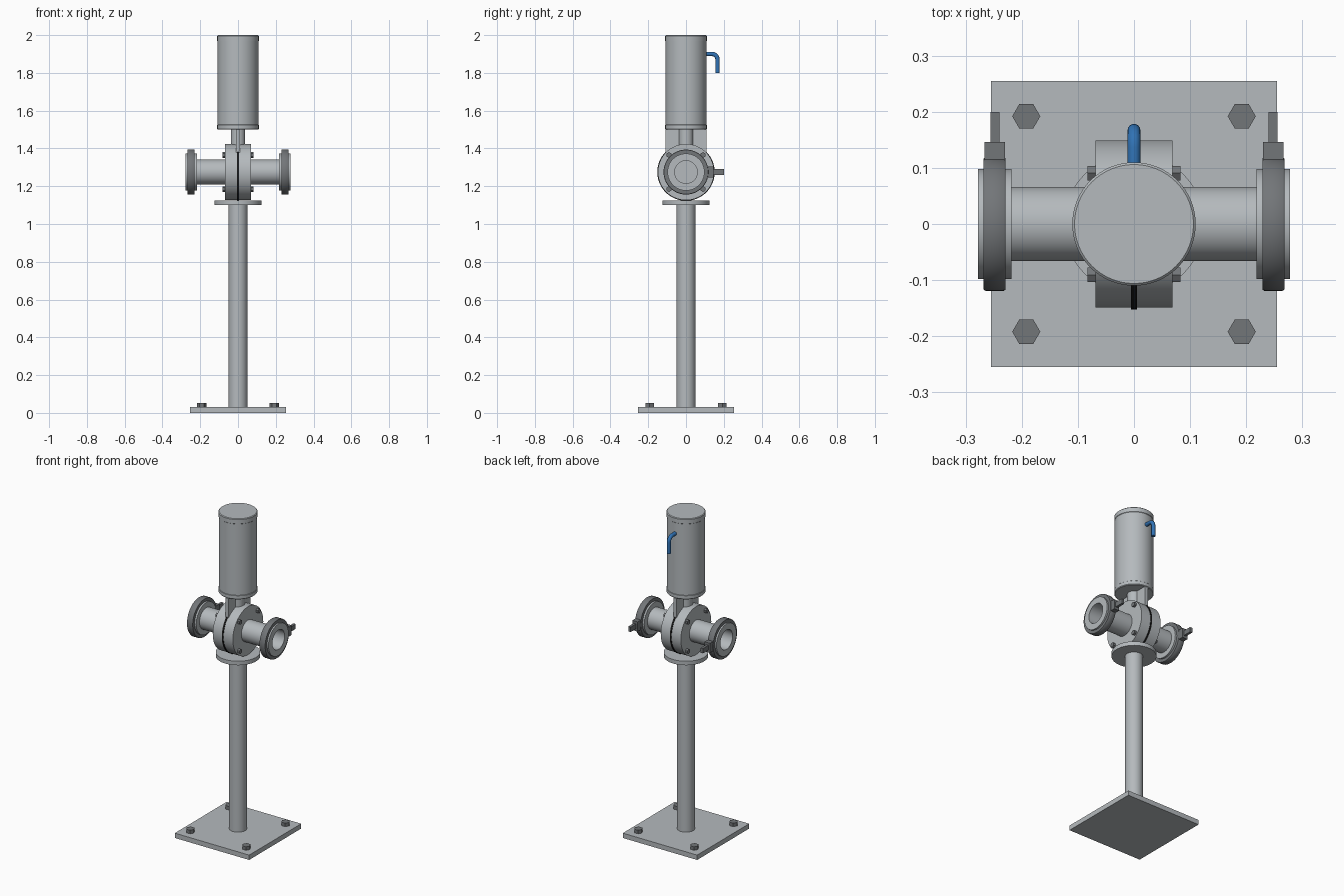
import bpy, bmesh, math
from mathutils import Matrix, Vector

if "Cube" in bpy.data.objects:
    bpy.data.objects.remove(bpy.data.objects["Cube"])


def material(name, rgb):
    m = bpy.data.materials.new(name)
    m.diffuse_color = (*rgb, 1)
    m.use_nodes = True
    m.node_tree.nodes["Principled BSDF"].inputs["Base Color"].default_value = m.diffuse_color
    return m


STEEL = material("brushed steel", (0.46, 0.49, 0.51))
DARK = material("dark steel", (0.17, 0.18, 0.19))
BLACK = material("black rubber", (0.01, 0.01, 0.01))
BLUE = material("blue cable", (0.03, 0.17, 0.46))
AXIS_Z = 1.275                                   # height of the pipe centreline
TO_X = Matrix.Rotation(math.pi / 2, 4, 'Y')      # turns local z into world x


def finish(name, bm, mat, matrix=Matrix(), smooth=True):
    bmesh.ops.transform(bm, matrix=matrix, verts=bm.verts)
    bmesh.ops.recalc_face_normals(bm, faces=bm.faces)
    mesh = bpy.data.meshes.new(name)
    bm.to_mesh(mesh)
    bm.free()
    mesh.materials.append(mat)
    ob = bpy.data.objects.new(name, mesh)
    bpy.context.collection.objects.link(ob)
    if smooth:
        bpy.ops.object.select_all(action='DESELECT')
        ob.select_set(True)
        bpy.context.view_layer.objects.active = ob
        bpy.ops.object.shade_smooth_by_angle(angle=math.radians(35))
    return ob


def lathe(name, profile, mat, matrix=Matrix(), closed=False, sides=64):
    """Spin (radius, height) points around z."""
    bm = bmesh.new()
    vs = [bm.verts.new((r, 0, h)) for r, h in profile]
    pairs = list(zip(vs, vs[1:])) + ([(vs[-1], vs[0])] if closed else [])
    edges = [bm.edges.new(p) for p in pairs]
    bmesh.ops.spin(bm, geom=vs + edges, cent=(0, 0, 0), axis=(0, 0, 1),
                   angle=2 * math.pi, steps=sides)
    bmesh.ops.remove_doubles(bm, verts=bm.verts, dist=1e-5)
    return finish(name, bm, mat, matrix)


def cylinder(name, r, a, b, mat, matrix=Matrix(), sides=64):
    return lathe(name, [(0, a), (r, a), (r, b), (0, b)], mat, matrix, sides=sides)


def box(name, lo, hi, mat):
    lo, hi = Vector(lo), Vector(hi)
    bm = bmesh.new()
    bmesh.ops.create_cube(bm, size=1)
    m = Matrix.Translation((lo + hi) / 2) @ Matrix.Diagonal((*(hi - lo), 1))
    return finish(name, bm, mat, m, smooth=False)


# Stand: square foot, hex bolts, post and top flange
box("base_plate", (-0.255, -0.255, 0), (0.255, 0.255, 0.03), STEEL)
for sx in (-1, 1):
    for sy in (-1, 1):
        cylinder("base_bolt", 0.025, 0.03, 0.052, DARK,
                 Matrix.Translation((0.192 * sx, 0.192 * sy, 0)), sides=6)
cylinder("post", 0.05, 0.03, 1.1, STEEL)
cylinder("post_flange", 0.125, 1.1, 1.125, STEEL)

# Valve body halves, pipes and clamps, one set on each side
CENTRE = Matrix.Translation((0, 0, AXIS_Z))
cylinder("gasket", 0.152, -0.005, 0.005, BLACK, CENTRE @ TO_X)
for s in (-1, 1):
    side = CENTRE @ Matrix.Diagonal((s, 1, 1, 1)) @ TO_X
    cylinder("body_half", 0.149, 0.005, 0.069, STEEL, side)
    lathe("pipe", [(0.066, 0.069), (0.066, 0.218), (0.098, 0.218), (0.098, 0.278),
                   (0.06, 0.278), (0.06, 0.07)], STEEL, side, closed=True)
    lathe("clamp_ring", [(0.097, 0.229), (0.117, 0.229), (0.119, 0.232),
                         (0.119, 0.265), (0.117, 0.268), (0.097, 0.268)],
          DARK, side, closed=True)
    for k in range(4):
        a = math.pi / 4 + k * math.pi / 2
        spot = Matrix.Translation((0, 0.128 * math.cos(a), 0.128 * math.sin(a)))
        cylinder("body_bolt", 0.015, 0.065, 0.083, DARK,
                 CENTRE @ spot @ Matrix.Diagonal((s, 1, 1, 1)) @ TO_X, sides=6)
    x = 0.248 * s
    box("clamp_lug", (x - 0.018, 0.105, AXIS_Z - 0.03),
        (x + 0.018, 0.146, AXIS_Z + 0.03), DARK)
    box("clamp_lever", (x - 0.008, 0.14, AXIS_Z - 0.015),
        (x + 0.008, 0.2, AXIS_Z + 0.015), DARK)

# Neck with its cross plate
cylinder("neck", 0.038, 1.4, 1.5, STEEL)
box("neck_plate", (-0.01, -0.108, 1.37), (0.01, 0.108, 1.5), STEEL)

# Actuator can with thin end bands
lathe("actuator", [(0, 1.5), (0.106, 1.5), (0.110, 1.504), (0.110, 1.524),
                   (0.108, 1.526), (0.108, 1.968), (0.110, 1.97), (0.110, 1.996),
                   (0.106, 2.0), (0, 2.0)], STEEL)

# Bent cable on the back
path = [Vector((0, 0.1, 1.9))]
for k in range(7):
    a = math.pi / 2 * (1 - k / 6)
    path.append(Vector((0, 0.137 + 0.03 * math.cos(a), 1.87 + 0.03 * math.sin(a))))
path.append(Vector((0, 0.167, 1.8)))
bm = bmesh.new()
rings = []
for i, p in enumerate(path):
    t = (path[min(i + 1, len(path) - 1)] - path[max(i - 1, 0)]).normalized()
    n = t.cross(Vector((1, 0, 0)))
    rings.append([bm.verts.new(p + 0.0115 * (Vector((math.cos(a), 0, 0)) + n * math.sin(a)))
                  for a in (2 * math.pi * j / 16 for j in range(16))])
for a, b in zip(rings, rings[1:]):
    for j in range(16):
        bm.faces.new((a[j], a[(j + 1) % 16], b[(j + 1) % 16], b[j]))
bm.faces.new(rings[0])
bm.faces.new(rings[-1])
finish("cable", bm, BLUE)
